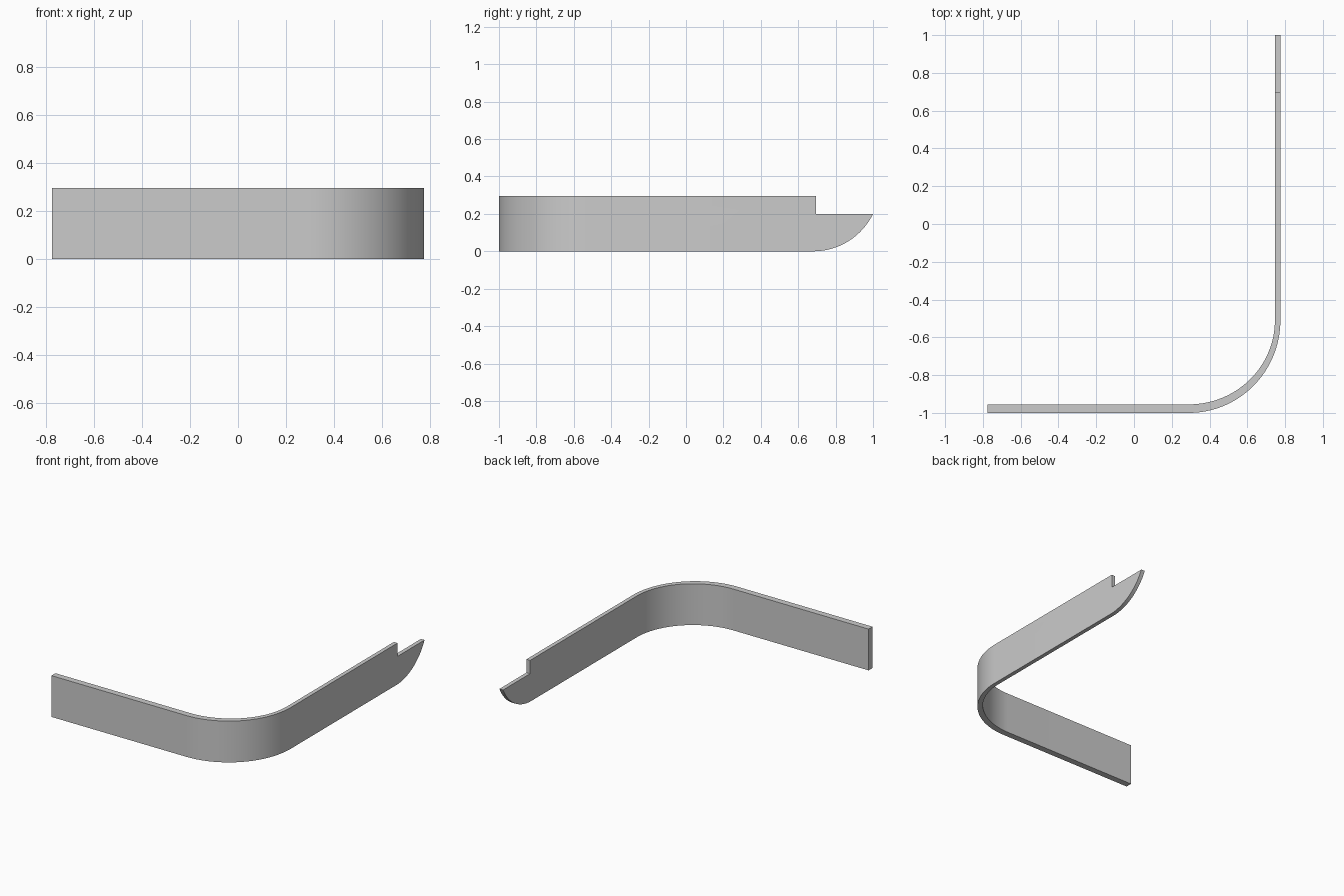
import bpy, bmesh
from math import sin, cos, pi, asin

if "Cube" in bpy.data.objects:
    bpy.data.objects.remove(bpy.data.objects["Cube"])

HEIGHT, STEP = 0.295, 0.2
OUT_X, IN_X = 0.775, 0.746       # side wall faces
OUT_Y, IN_Y = -1.0, -0.955       # front wall faces
CX, CY = 0.29, -0.51             # corner bend centre
BEND, TAIL = 32, 16              # segments in the curves

mat = bpy.data.materials.new("plain grey")
mat.use_nodes = True
grey = (0.6, 0.6, 0.6, 1)
mat.diffuse_color = grey
mat.node_tree.nodes["Principled BSDF"].inputs["Base Color"].default_value = grey

bm = bmesh.new()


def column(x, y):
    return [bm.verts.new((x, y, 0)), bm.verts.new((x, y, HEIGHT))]


def station(outer, inner):
    return column(*outer) + column(*inner)


# Front wall and rounded corner: a strip of box sections
stations = [station((-OUT_X, OUT_Y), (-OUT_X, IN_Y))]
for i in range(BEND + 1):
    a = pi / 2 * i / BEND
    stations.append(station(
        (CX + (OUT_X - CX) * sin(a), CY + (OUT_Y - CY) * cos(a)),
        (CX + (IN_X - CX) * sin(a), CY + (IN_Y - CY) * cos(a))))
bm.faces.new(stations[0])
for p, q in zip(stations, stations[1:]):
    for j, k in ((0, 1), (1, 3), (3, 2), (2, 0)):
        bm.faces.new((p[j], p[k], q[k], q[j]))
# square up the end cap's vertex order
bm.faces.ensure_lookup_table()
bm.faces.remove(bm.faces[0])
ob, ot, ib, it = stations[0]
bm.faces.new((ob, ot, it, ib))

# Side wall: profile with a curved underside and a step at the rear
TAIL_Y = 0.68
run = 1.0 - TAIL_Y
radius = (run ** 2 + STEP ** 2) / (2 * STEP)
sweep = asin(run / radius)
profile = [(TAIL_Y + radius * sin(sweep * i / TAIL),
            radius * (1 - cos(sweep * i / TAIL))) for i in range(TAIL + 1)]
profile += [(0.695, STEP), (0.695, HEIGHT)]
ob, ot, ib, it = stations[-1]
outer = [ob] + [bm.verts.new((OUT_X, y, z)) for y, z in profile] + [ot]
inner = [ib] + [bm.verts.new((IN_X, y, z)) for y, z in profile] + [it]
bm.faces.new(outer)
bm.faces.new(inner)
for i in range(len(outer) - 1):
    bm.faces.new((outer[i], outer[i + 1], inner[i + 1], inner[i]))

bmesh.ops.recalc_face_normals(bm, faces=bm.faces)
mesh = bpy.data.meshes.new("corner_bumper")
bm.to_mesh(mesh)
bm.free()
mesh.materials.append(mat)
bumper = bpy.data.objects.new("corner_bumper", mesh)
bpy.context.collection.objects.link(bumper)

bpy.ops.object.select_all(action='DESELECT')
bumper.select_set(True)
bpy.context.view_layer.objects.active = bumper
bpy.ops.object.shade_smooth_by_angle(angle=pi / 6)
